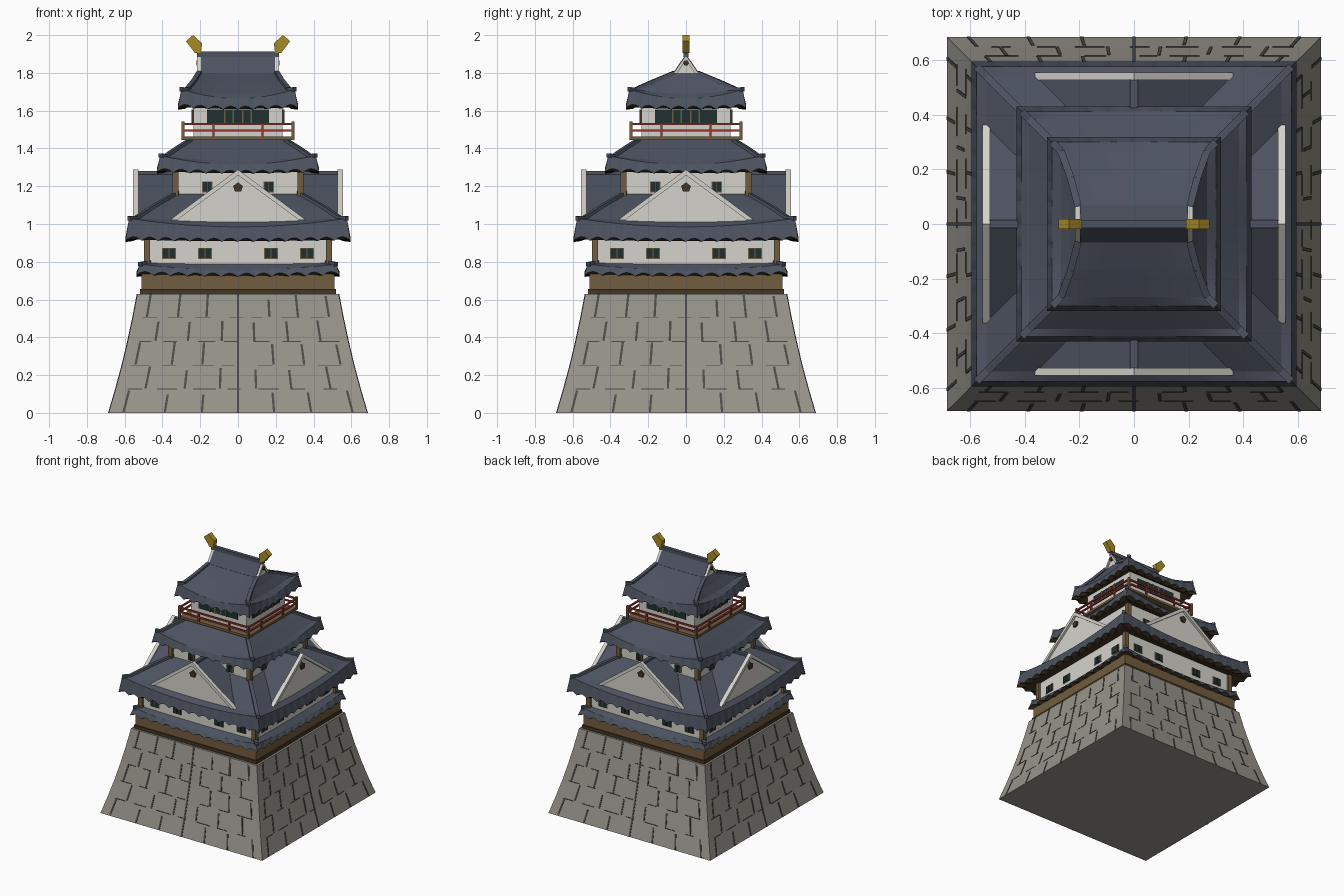
import bpy, bmesh, math, random
from mathutils import Matrix, Vector

if "Cube" in bpy.data.objects:
    bpy.data.objects.remove(bpy.data.objects["Cube"])

random.seed(4)


def colour(name, r, g, b):
    m = bpy.data.materials.new(name)
    m.diffuse_color = (r, g, b, 1)
    m.use_nodes = True
    m.node_tree.nodes["Principled BSDF"].inputs["Base Color"].default_value = m.diffuse_color
    return m


STONE = colour("grey stone", 0.31, 0.295, 0.255)
MORTAR = colour("dark mortar", 0.075, 0.072, 0.062)
ROOF = colour("slate blue tile", 0.072, 0.085, 0.115)
WHITE = colour("white plaster", 0.66, 0.65, 0.60)
WOOD = colour("brown timber", 0.17, 0.11, 0.05)
DARK = colour("dark timber", 0.055, 0.035, 0.018)
GLASS = colour("dark window", 0.014, 0.03, 0.03)
RED = colour("red lacquer", 0.33, 0.04, 0.03)
GOLD = colour("gold", 0.40, 0.26, 0.02)

ALL = (0, 1, 2, 3)


def mesh(name, verts, faces, mats, turns=(0,), indices=None):
    """Mesh repeated at quarter turns about z."""
    vs, fs = [], []
    for k in turns:
        rot, n = Matrix.Rotation(k * math.pi / 2, 3, 'Z'), len(vs)
        vs += [rot @ Vector(v) for v in verts]
        fs += [[n + i for i in f] for f in faces]
    me = bpy.data.meshes.new(name)
    me.from_pydata(vs, [], fs)
    for m in mats:
        me.materials.append(m)
    if indices:
        for p, i in zip(me.polygons, indices * len(turns)):
            p.material_index = i
    bm = bmesh.new()
    bm.from_mesh(me)
    bmesh.ops.recalc_face_normals(bm, faces=bm.faces)
    bm.to_mesh(me)
    bm.free()
    ob = bpy.data.objects.new(name, me)
    bpy.context.collection.objects.link(ob)
    return ob


BOX = [(0, 1, 3, 2), (4, 6, 7, 5), (0, 4, 5, 1), (2, 3, 7, 6), (0, 2, 6, 4), (1, 5, 7, 3)]


def hexes(name, mat, corner_sets, turns=(0,)):
    """Several eight-cornered blocks in one object."""
    vs, fs = [], []
    for c in corner_sets:
        fs += [[len(vs) + i for i in f] for f in BOX]
        vs += c
    return mesh(name, vs, fs, [mat], turns)


def boxes(name, mat, spans, turns=(0,)):
    """Boxes given as (x0, x1, y0, y1, z0, z1)."""
    return hexes(name, mat, [[(x, y, z) for x in s[:2] for y in s[2:4] for z in s[4:]]
                             for s in spans], turns)


def beam(p, q, w, h):
    """Corners of a bar from p to q."""
    p, q = Vector(p), Vector(q)
    side = (q - p).cross(Vector((0, 0, 1))).normalized() * w / 2
    up = Vector((0, 0, h / 2))
    return [e + a * side + b * up for e in (p, q) for a in (-1, 1) for b in (-1, 1)]


def prism(name, mat, outline, y0, y1, turns=(0,)):
    """An x-z outline extruded along y."""
    n = len(outline)
    vs = [(x, y, z) for y in (y0, y1) for x, z in outline]
    fs = [list(range(n)), list(range(n, 2 * n))]
    fs += [(i, (i + 1) % n, n + (i + 1) % n, n + i) for i in range(n)]
    return mesh(name, vs, fs, [mat], turns)


def block(name, mat, half, z0, z1):
    return boxes(name, mat, [(-half, half, -half, half, z0, z1)])


def roof(name, out, low, edge, lift, scallops, slope, wall):
    """Hipped roof: soffit, scalloped fascia, raised corners, slope rings (hx, hy, z)."""
    n = scallops * 6
    top = out - 0.018
    # hx, hy, z, corner lift, scallop height
    rings = [(wall, wall, low + 0.035, 0, 0), (out - 0.035, out - 0.035, low + 0.004, 0.01, 0),
             (out, out, low, 0.01, 0.02), (top, top, edge, lift, 0)]
    rings += [(hx, hy, z, lift * 0.7 * (1 - (i + 1) / len(slope)), 0)
              for i, (hx, hy, z) in enumerate(slope)]
    vs, fs, idx = [], [], []
    for hx, hy, z, up, scal in rings:
        c = [(-hx, -hy), (hx, -hy), (hx, hy), (-hx, hy)]
        for k in range(4):
            (ax, ay), (bx, by) = c[k], c[(k + 1) % 4]
            for i in range(n):
                u = i / n
                dz = up * abs(2 * u - 1) ** 2 + scal * abs(math.sin(math.pi * scallops * u))
                vs.append((ax + (bx - ax) * u, ay + (by - ay) * u, z + dz))
    m = 4 * n
    for r in range(len(rings) - 1):
        for i in range(m):
            j = (i + 1) % m
            fs.append((r * m + i, r * m + j, (r + 1) * m + j, (r + 1) * m + i))
            idx.append(0 if r > 1 else 1)
    mesh(name, vs, fs, [ROOF, DARK], (0,), idx)
    # ridge bars along the four hips
    bars = []
    for r in range(3, len(rings) - 1):
        for k in range(4):
            bars.append(beam(vs[r * m + k * n], vs[(r + 1) * m + k * n], 0.026, 0.022))
    hexes(name + "_hip_ridges", ROOF, bars)


# Stone base with a gently concave batter
LEVEL = [0.126 * i for i in range(6)]
HALF = [0.685, 0.648, 0.614, 0.584, 0.557, 0.533]
vs = [(sx * h, sy * h, z) for h, z in zip(HALF, LEVEL)
      for sx, sy in ((-1, -1), (1, -1), (1, 1), (-1, 1))]
fs = [(0, 1, 2, 3), (20, 21, 22, 23)]
fs += [(4 * r + k, 4 * r + (k + 1) % 4, 4 * r + 4 + (k + 1) % 4, 4 * r + 4 + k)
       for r in range(5) for k in range(4)]
mesh("stone_base", vs, fs, [STONE])


def strip(r, f0, f1, a, b, w):
    """Joint on course r from width fraction f0, height a to f1, b."""
    out = []
    for f, t, sx, sz in ((f0, a, -1, -1), (f1, b, 1, 1)):
        h = HALF[r] + (HALF[r + 1] - HALF[r]) * t
        z = LEVEL[r] + 0.126 * t
        for dx, dz in ((-w, 0), (w, 0)) if f0 == f1 else ((0, -w), (0, w)):
            out += [(f * h + dx, -h - 0.003, z + dz), (f * h + dx, -h + 0.012, z + dz)]
    return out


# Mortar joints: centre line, staggered uprights, thin course lines
joints = []
for r in range(5):
    joints.append(strip(r, 0, 0, 0, 1, 0.006))
    for i in range(1, 4):
        f = (i - (0.45 if r % 2 else 0.0)) * 0.29 + random.uniform(-0.02, 0.02)
        for s in (-1, 1):
            joints.append(strip(r, s * f, s * f, 0.03, random.uniform(0.75, 1), 0.006))
    for i in range(7 if r else 0):
        f = -0.95 + i * 0.27 + random.uniform(0, 0.06)
        joints.append(strip(r, f, f + random.uniform(0.1, 0.2), 0.0, 0.0, 0.002))
hexes("mortar_joints", MORTAR, joints, ALL)

# Timber storey above the stone
block("timber_sill", DARK, 0.518, 0.63, 0.655)
block("timber_band", WOOD, 0.51, 0.65, 0.745)
roof("skirt_roof", 0.538, 0.72, 0.757, 0.03, 12, [(0.47, 0.47, 0.795)], 0.50)

# Plastered storeys and corner posts
for name, half, z0, z1 in (("lower", 0.48, 0.74, 0.95), ("middle", 0.33, 1.0, 1.31),
                           ("upper", 0.235, 1.42, 1.65)):
    block(name + "_wall", WHITE, half, z0, z1)
    if name != "upper":
        boxes(name + "_corner_posts", WOOD,
              [(half - 0.015, half + 0.018, -half - 0.018, -half + 0.015, z0, z1)], ALL)

# Windows: timber frame plates with paired dark panes
frames, panes = [], []
for half, z, xs, w in ((0.48, 0.845, (-0.365, -0.175, 0.175, 0.365), 0.034),
                       (0.33, 1.197, (-0.163, 0.163), 0.024)):
    for x in xs:
        frames.append((x - w - 0.004, x + w + 0.004, -half - 0.004, -half + 0.01, z - 0.029, z + 0.029))
        for s in (-1, 1):
            c = x + s * w / 2
            panes.append((c - w / 2 + 0.002, c + w / 2 - 0.002, -half - 0.008, -half, z - 0.025, z + 0.025))
panes.append((-0.165, 0.165, -0.241, -0.23, 1.535, 1.605))
frames += [(x - 0.005, x + 0.005, -0.245, -0.23, 1.535, 1.605) for x in (-0.07, -0.025, 0.025, 0.07)]
boxes("window_frames", WOOD, frames, ALL)
boxes("window_panes", GLASS, panes, ALL)

# Three main roofs
roof("lower_roof", 0.595, 0.905, 0.985, 0.045, 14,
     [(0.54, 0.54, 1.01), (0.44, 0.44, 1.085), (0.32, 0.32, 1.165)], 0.47)
roof("middle_roof", 0.43, 1.265, 1.315, 0.048, 10,
     [(0.385, 0.385, 1.335), (0.32, 0.32, 1.39), (0.25, 0.25, 1.445)], 0.32)
roof("top_roof", 0.318, 1.605, 1.665, 0.048, 8,
     [(0.268, 0.268, 1.69), (0.232, 0.17, 1.745), (0.205, 0.065, 1.80)], 0.23)

# Large gables on all four sides of the lower roof
prism("gable_roof", ROOF, [(0, 1.272), (0.355, 1.02), (0.34, 0.99), (-0.34, 0.99), (-0.355, 1.02)],
      -0.53, -0.3, ALL)
boxes("gable_ridge", ROOF, [(-0.014, 0.014, -0.53, -0.3, 1.255, 1.28)], ALL)
prism("gable_face", WHITE, [(0, 1.265), (0.345, 1.02), (0.33, 0.995), (-0.33, 0.995), (-0.345, 1.02)],
      -0.54, -0.525, ALL)
for side, s in (("left", -1), ("right", 1)):
    prism(side + "_bargeboard", WHITE,
          [(0, 1.288), (s * 0.362, 1.02), (s * 0.325, 1.02), (0, 1.258)], -0.556, -0.528, ALL)


def ornament(name, z, r, y0, y1, sides, turns):
    pts = [(r * math.sin(i * 2 * math.pi / sides + math.pi / sides),
            z - r * math.cos(i * 2 * math.pi / sides + math.pi / sides)) for i in range(sides)]
    prism(name, DARK, pts, y0, y1, turns)


ornament("gable_ornament", 1.193, 0.027, -0.552, -0.535, 5, ALL)

# Balcony round the upper storey
block("balcony_floor", WOOD, 0.292, 1.445, 1.462)
boxes("balcony_rails", RED, [(-0.295, 0.295, -0.296, -0.284, z, z + 0.011) for z in (1.489, 1.523)]
      + [(x - 0.006, x + 0.006, -0.295, -0.285, 1.46, 1.525) for x in (-0.13, 0.13)], ALL)
boxes("balcony_corner_posts", WOOD, [(0.283, 0.298, -0.298, -0.283, 1.445, 1.542)], ALL)

# Ridge and small end gables of the top roof
prism("top_gable_roof", ROOF, [(0, 1.90), (0.068, 1.80), (0.06, 1.78), (-0.06, 1.78), (-0.068, 1.80)],
      -0.197, 0.197, (1,))
boxes("top_ridge", ROOF, [(-0.217, 0.217, -0.014, 0.014, 1.885, 1.912)])
prism("top_gable_face", WHITE, [(0, 1.885), (0.062, 1.80), (-0.062, 1.80)], -0.206, -0.19, (1, 3))
for side, s in (("left", -1), ("right", 1)):
    prism("top_%s_bargeboard" % side, WHITE,
          [(0, 1.895), (s * 0.066, 1.797), (s * 0.048, 1.797), (0, 1.868)], -0.216, -0.194, (1, 3))
ornament("top_gable_ornament", 1.853, 0.016, -0.22, -0.2, 6, (1, 3))

# Gold finials on the ridge ends
prism("gold_finials", GOLD, [(0.238, 2.0), (0.19, 1.957), (0.196, 1.905), (0.228, 1.905), (0.276, 1.968)],
      -0.019, 0.019, (0, 2))
